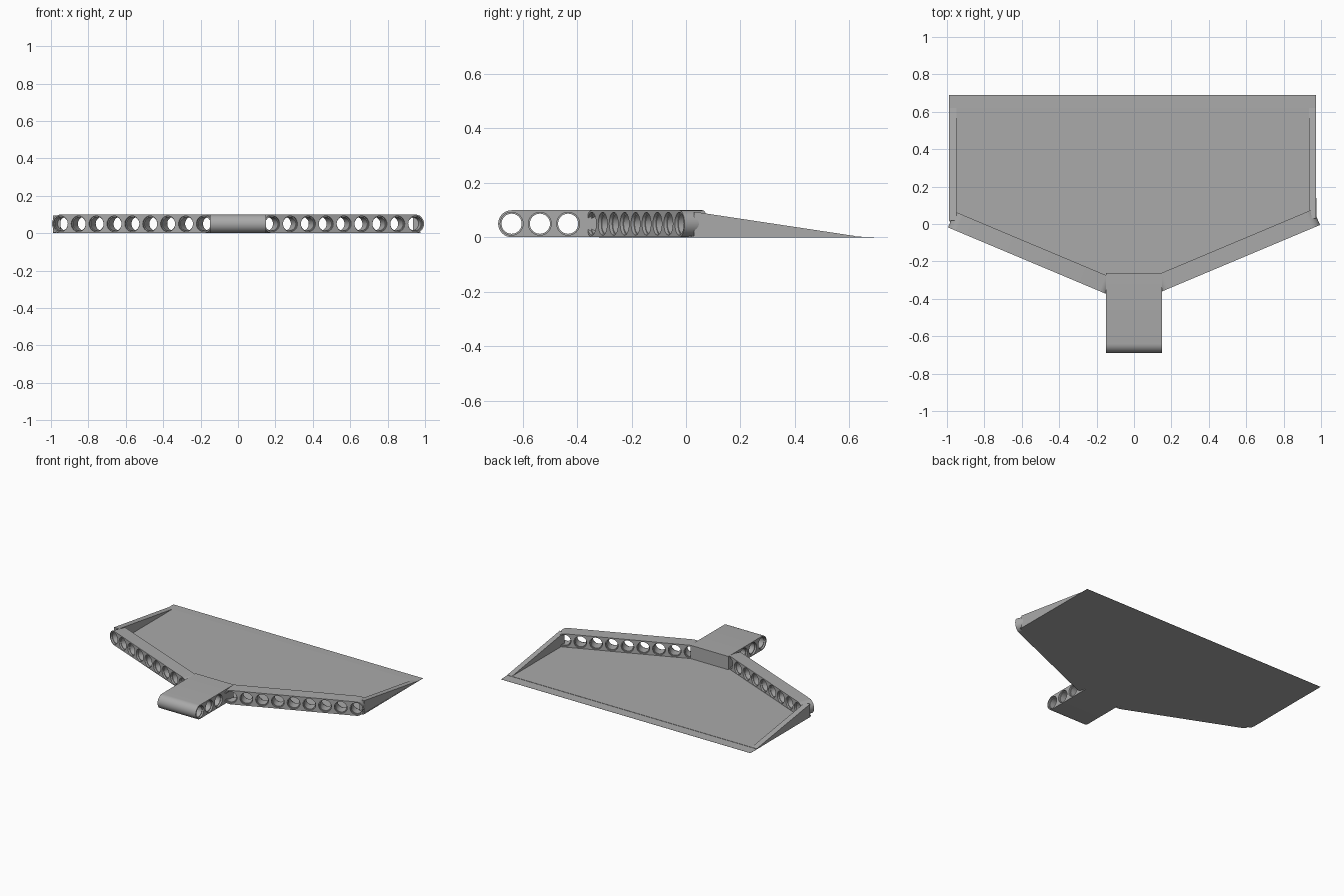
import bpy, bmesh, math
from mathutils import Vector

cube = bpy.data.objects.get("Cube")
if cube:
    bpy.data.objects.remove(cube, do_unlink=True)

grey = bpy.data.materials.new("light grey")
grey.use_nodes = True
COLOUR = (0.4, 0.4, 0.4, 1)
grey.diffuse_color = COLOUR
grey.node_tree.nodes["Principled BSDF"].inputs["Base Color"].default_value = COLOUR

UNIT = 0.1037        # hole spacing
MID = 0.05           # hole height
ROUND = 0.0495       # radius of the rounded ends
BORE, RIM, RIM_DEPTH = 0.037, 0.042, 0.012
ANGLE = math.radians(22.8)


def finish(name, bm):
    bmesh.ops.recalc_face_normals(bm, faces=bm.faces)
    mesh = bpy.data.meshes.new(name)
    bm.to_mesh(mesh)
    bm.free()
    mesh.materials.append(grey)
    obj = bpy.data.objects.new(name, mesh)
    bpy.context.collection.objects.link(obj)
    return obj


def loft(bm, rings):
    """Skin a list of equal closed rings and cap both ends."""
    loops = [[bm.verts.new(p) for p in ring] for ring in rings]
    n = len(loops[0])
    for a, b in zip(loops, loops[1:]):
        for i in range(n):
            j = (i + 1) % n
            bm.faces.new((a[i], a[j], b[j], b[i]))
    bm.faces.new(loops[0])
    bm.faces.new(loops[-1])


def prism(name, outline, lo, hi, place):
    bm = bmesh.new()
    loft(bm, [[place(u, v, w) for u, v in outline] for w in (lo, hi)])
    return finish(name, bm)


def arc(cu, cv, r, start, end, steps):
    angles = [math.radians(start + (end - start) * i / steps) for i in range(steps + 1)]
    return [(cu + r * math.cos(a), cv + r * math.sin(a)) for a in angles]


def drill(obj, centres, lo, hi, place):
    """Cut stepped round holes through a part, from lo to hi."""
    steps = [(lo - 0.01, RIM), (lo + RIM_DEPTH, RIM), (lo + RIM_DEPTH, BORE),
             (hi - RIM_DEPTH, BORE), (hi - RIM_DEPTH, RIM), (hi + 0.01, RIM)]
    bm = bmesh.new()
    for c in centres:
        loft(bm, [[place(u, v, w) for u, v in arc(c, MID, r, 0, 360, 32)[:-1]]
                  for w, r in steps])
    cutter = finish(obj.name + "_hole_cutter", bm)
    cutter.hide_render = True
    cutter.hide_set(True)
    mod = obj.modifiers.new("holes", "BOOLEAN")
    mod.operation = "DIFFERENCE"
    mod.solver = "EXACT"
    mod.object = cutter
    bpy.context.view_layer.update()
    done = bpy.data.meshes.new_from_object(
        obj.evaluated_get(bpy.context.evaluated_depsgraph_get()))
    obj.modifiers.clear()
    obj.data = done
    bpy.data.objects.remove(cutter, do_unlink=True)


def smooth(obj):
    bpy.ops.object.select_all(action="DESELECT")
    obj.select_set(True)
    bpy.context.view_layer.objects.active = obj
    bpy.ops.object.shade_smooth_by_angle(angle=math.radians(30))


# Central mounting block with three cross holes
def across(u, v, w):
    return Vector((w, u, v))


block_outline = arc(-0.64, MID, ROUND, 90, 270, 16) + [(-0.262, MID - ROUND), (-0.262, MID + ROUND)]
block = prism("mounting_block", block_outline, -0.15, 0.15, across)
drill(block, [-0.64 + i * UNIT for i in range(3)], -0.15, 0.15, across)
smooth(block)

# Swept front beams, nine holes each, with rounded ends
THICK = 0.092
beam_outline = (arc(0, MID, ROUND, 90, 270, 16)
                + arc(8 * UNIT, MID, ROUND, -90, 90, 16))
for side, name, shift in ((1, "left", 0), (-1, "right", -0.013)):
    def along(u, v, w):
        x = 0.184 + u * math.cos(ANGLE) - w * math.sin(ANGLE)
        y = -0.346 + u * math.sin(ANGLE) + w * math.cos(ANGLE)
        return Vector((side * x, y + shift, v))

    beam = prism(name + "_beam", beam_outline, 0, THICK, along)
    drill(beam, [i * UNIT for i in range(9)], 0, THICK, along)
    smooth(beam)

# Tapering side walls
for name, x0, x1, y0 in (("left_wall", 0.935, 0.972, 0.03), ("right_wall", -0.99, -0.95, 0.02)):
    prism(name, [(y0, 0.001), (y0, 0.094), (0.62, 0.005), (0.62, 0.001)], x0, x1, across)


# Floor panel and the thin lip along its back edge
def flat(u, v, w):
    return Vector((u, v, w))


prism("floor_panel", [(-0.99, 0.62), (-0.985, 0.0), (-0.15, -0.32), (0.15, -0.31),
                      (0.975, 0.02), (0.972, 0.62)], 0, 0.005, flat)
prism("back_lip", [(0.615, 0), (0.615, 0.003), (0.69, 0.001), (0.69, 0)], -0.99, 0.972, across)
